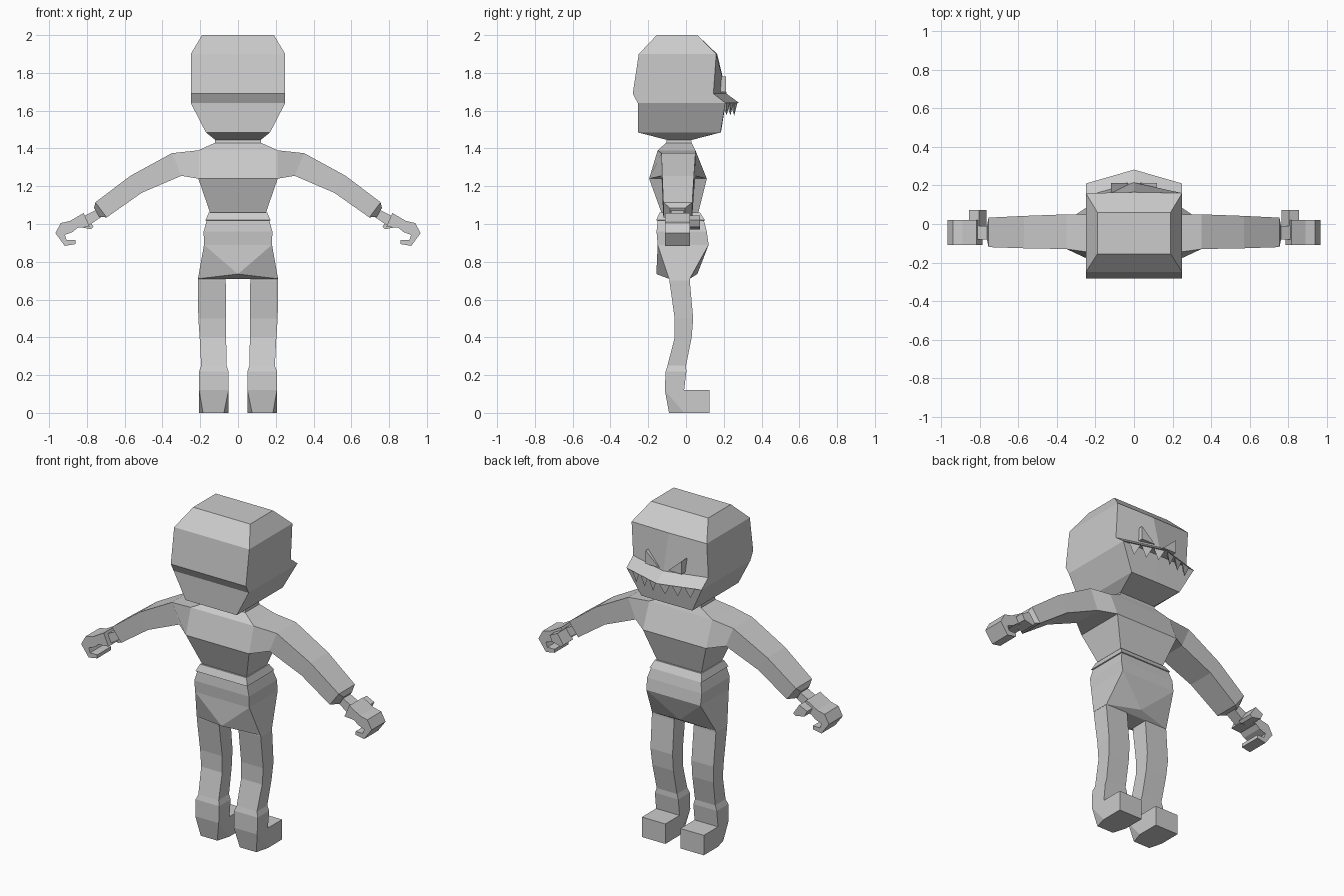
import bpy, bmesh
from mathutils import Vector

cube = bpy.data.objects.get("Cube")
if cube:
    bpy.data.objects.remove(cube, do_unlink=True)

grey = bpy.data.materials.new("plain grey")
grey.use_nodes = True
grey.diffuse_color = (0.6, 0.6, 0.6, 1)
grey.node_tree.nodes["Principled BSDF"].inputs["Base Color"].default_value = (0.6, 0.6, 0.6, 1)


def finish(bm, name, mirror):
    bmesh.ops.remove_doubles(bm, verts=bm.verts[:], dist=0.0005)
    bmesh.ops.recalc_face_normals(bm, faces=bm.faces[:])
    mesh = bpy.data.meshes.new(name)
    bm.to_mesh(mesh)
    bm.free()
    mesh.materials.append(grey)
    ob = bpy.data.objects.new(name, mesh)
    bpy.context.collection.objects.link(ob)
    if mirror:
        mod = ob.modifiers.new("Mirror", 'MIRROR')
        mod.use_mirror_merge = False
    return ob


def loft(name, rings, mirror=False):
    """Skin a list of point rings and cap both ends."""
    bm = bmesh.new()
    vs = [[bm.verts.new(p) for p in r] for r in rings]
    n = len(rings[0])
    for a, b in zip(vs, vs[1:]):
        for i in range(n):
            j = (i + 1) % n
            bm.faces.new((a[i], a[j], b[j], b[i]))
    bm.faces.new(vs[0])
    bm.faces.new(vs[-1])
    return finish(bm, name, mirror)


def hull(name, points, mirror=False):
    bm = bmesh.new()
    for p in points:
        bm.verts.new(p)
    bmesh.ops.convex_hull(bm, input=bm.verts[:])
    bmesh.ops.dissolve_limit(bm, angle_limit=0.01, verts=bm.verts[:], edges=bm.edges[:])
    return finish(bm, name, mirror)


def prism(name, outline, y0, y1, mirror=True):
    """Extrude an x-z outline along y."""
    return loft(name, [[(x, y, z) for x, z in outline] for y in (y0, y1)], mirror)


def rect(z, x0, x1, y0, y1):
    return [(x0, y0, z), (x1, y0, z), (x1, y1, z), (x0, y1, z)]


# Head: five-sided rings with a ridge down the middle of the face
head = [(2.0, .19, -.155, .06, .06), (1.9, .25, -.25, .16, .165),
        (1.69, .25, -.282, .145, .215), (1.64, .25, -.255, .21, .282),
        (1.64, .25, -.255, .208, .21), (1.485, .17, -.255, .183, .185),
        (1.445, .12, -.10, .03, .03)]
loft("head", [[(-w, b, z), (w, b, z), (w, f, z), (0, c, z), (-w, f, z)]
              for z, w, b, f, c in head])

# Slanted eyes
hull("eyes", [(x, y, z) for x, z in ((.03, 1.70), (.12, 1.70), (.12, 1.78))
              for y in (.15, .212)], True)

# Teeth hanging under the lip
for i in range(3):
    x0, x1 = .008 + i * .07, .072 + i * .07
    xm = (x0 + x1) / 2
    lip = lambda x: .275 - .29 * x
    hull(f"tooth_{i + 1}", [(x0, lip(x0), 1.642), (x1, lip(x1), 1.642),
                            (xm, lip(xm) - .03, 1.642), (xm, lip(xm) - .008, 1.575)], True)

# Torso with neck
torso = [(1.455, .12, -.10, .025), (1.43, .122, -.105, .03), (1.39, .21, -.15, .05),
         (1.24, .21, -.195, .11), (1.06, .148, -.13, .065)]
loft("torso", [rect(z, -w, w, a, b) for z, w, a, b in torso])

# Waist and hips
hips = [(1.06, .155, -.14, .075), (1.02, .172, -.158, .10), (1.018, .166, -.15, .095),
        (.96, .182, -.156, .11), (.89, .18, -.15, .12)]
loft("waist", [rect(z, -w, w, a, b) for z, w, a, b in hips])
hull("pelvis", rect(.89, -.18, .18, -.15, .12) + rect(.71, -.212, .212, -.09, .02)
     + [(0, -.157, .735), (0, .06, .735)])

# Legs
legs = [(.74, .07, .205, -.09, .02), (.70, .065, .213, -.088, .02),
        (.50, .063, .21, -.06, .038), (.40, .063, .203, -.06, .03),
        (.25, .06, .195, -.098, 0)]
loft("legs", [rect(*r) for r in legs], True)

# Boots: ankle shaft, tapered heel and square toe
boots = [(.25, .06, .195, -.098, 0), (.22, .05, .206, -.108, .002), (.12, .05, .206, -.112, -.01)]
loft("boot_shafts", [rect(*r) for r in boots], True)
hull("boot_feet", [(.05, -.112, .12), (.206, -.112, .12), (.075, -.09, 0), (.185, -.09, 0)]
     + [(x, y, z) for x in (.05, .206) for y, z in ((-.01, .12), (.125, .12), (.125, 0), (-.01, 0))], True)

# Arms: each ring gives its top x,z, bottom x,z and y range
arms = [(.19, 1.39, .19, 1.24, -.15, .05, -.195, .11),
        (.21, 1.39, .21, 1.24, -.15, .05, -.195, .11),
        (.35, 1.375, .30, 1.255, -.13, .05, -.13, .05),
        (.57, 1.255, .51, 1.165, -.126, .042, -.126, .042),
        (.755, 1.115, .695, 1.035, -.12, .033, -.12, .033),
        (.762, 1.085, .735, 1.038, -.085, -.005, -.085, -.005)]
loft("arms", [[(xt, a, zt), (xt, b, zt), (xb, d, zb), (xb, c, zb)]
              for xt, zt, xb, zb, a, b, c, d in arms], True)

# Wrists, hooked hands and thumbs
prism("wrists", [(.74, 1.08), (.83, 1.035), (.80, .985), (.72, 1.04)], -.08, -.01)
prism("hands", [(.817, 1.058), (.89, 1.016), (.938, 1.005), (.967, .952), (.917, .884),
                (.86, .894), (.86, .915), (.907, .915), (.917, .942), (.875, .958),
                (.85, .98), (.785, .985)], -.11, .022)
prism("thumbs", [(.805, 1.045), (.857, 1.02), (.84, .985), (.78, .972), (.765, .985)], -.02, .073)
